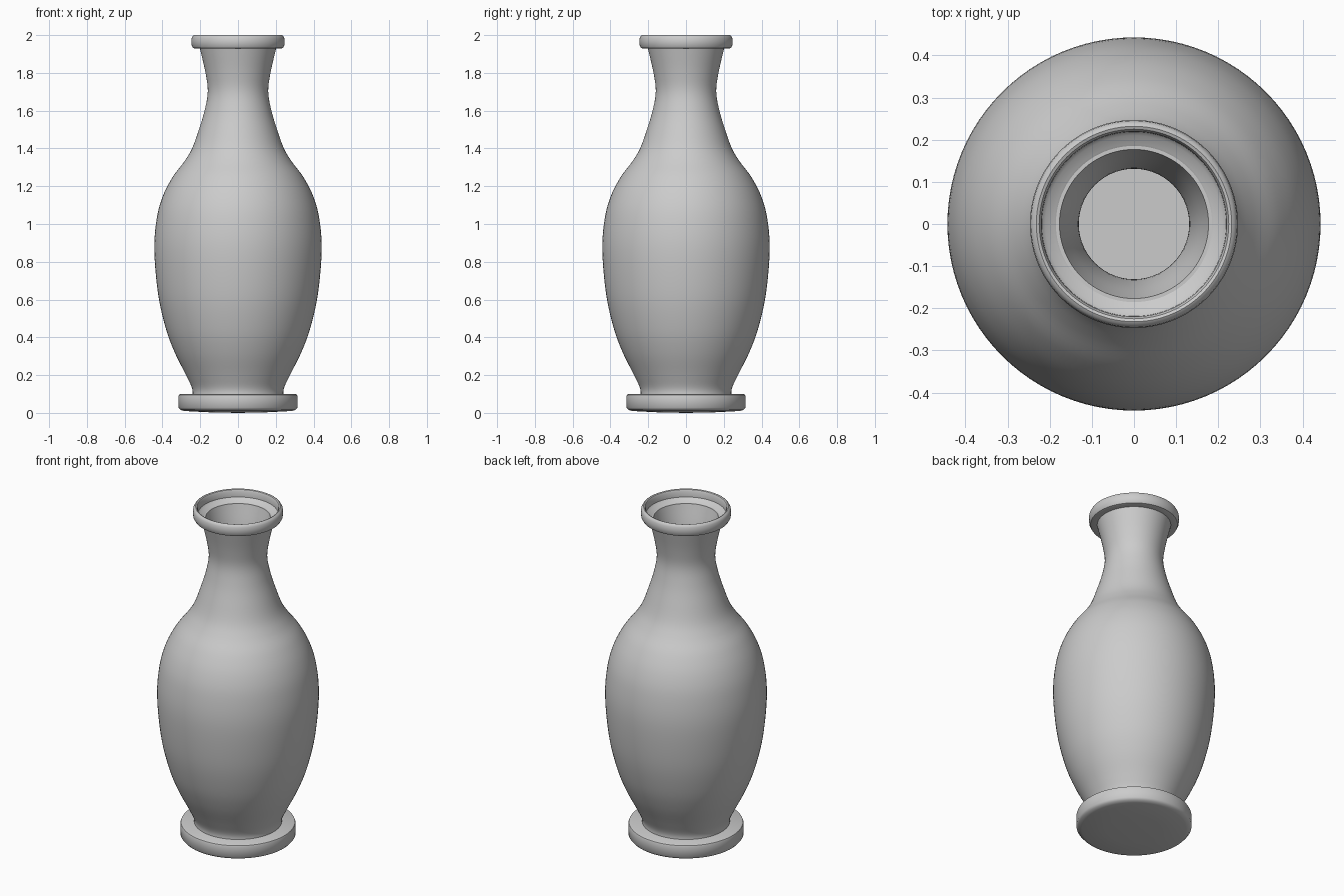
import bpy, math
from mathutils import Vector

if "Cube" in bpy.data.objects:
    bpy.data.objects.remove(bpy.data.objects["Cube"])

SEGMENTS = 96


def smooth_curve(pts, steps=5):
    """Catmull-Rom curve through (radius, height) points."""
    v = [Vector(p) for p in pts]
    v = [2 * v[0] - v[1]] + v + [2 * v[-1] - v[-2]]
    out = []
    for a, b, c, d in zip(v, v[1:], v[2:], v[3:]):
        for i in range(steps):
            t = i / steps
            out.append(0.5 * (2 * b + (c - a) * t + (2 * a - 5 * b + 4 * c - d) * t * t
                              + (3 * b - a - 3 * c + d) * t ** 3))
    return [tuple(p) for p in out] + [tuple(pts[-1])]


def lathe(name, profile, closed=False):
    """Revolve a profile about z; a radius of 0 becomes a single pole."""
    verts, rings, faces = [], [], []
    for r, z in profile:
        n = 1 if r == 0 else SEGMENTS
        rings.append([len(verts) + i for i in range(n)])
        for i in range(n):
            a = 2 * math.pi * i / SEGMENTS
            verts.append((r * math.cos(a), r * math.sin(a), z))
    pairs = list(zip(rings, rings[1:]))
    if closed:
        pairs.append((rings[-1], rings[0]))
    for lo, hi in pairs:
        for i in range(SEGMENTS):
            j = (i + 1) % SEGMENTS
            if len(lo) == 1:
                faces.append((lo[0], hi[j], hi[i]))
            elif len(hi) == 1:
                faces.append((lo[i], lo[j], hi[0]))
            else:
                faces.append((lo[i], lo[j], hi[j], hi[i]))
    mesh = bpy.data.meshes.new(name)
    mesh.from_pydata(verts, [], faces)
    obj = bpy.data.objects.new(name, mesh)
    bpy.context.collection.objects.link(obj)
    bpy.ops.object.select_all(action='DESELECT')
    obj.select_set(True)
    bpy.context.view_layer.objects.active = obj
    bpy.ops.object.shade_smooth_by_angle(angle=math.radians(40))
    return obj


# Foot: flat disc with softened edges and a slightly bulging underside
lathe("foot", [(0, 0), (0.15, 0.003), (0.285, 0.01), (0.305, 0.016), (0.315, 0.028),
               (0.315, 0.088), (0.312, 0.096), (0.304, 0.1), (0, 0.1)])

# Body: hollow wall, outer curve up and inner curve back down to the floor
outer = [(0.24, 0.085), (0.243, 0.13), (0.275, 0.2), (0.335, 0.32), (0.383, 0.45),
         (0.423, 0.63), (0.443, 0.86), (0.43, 1.03), (0.397, 1.15), (0.345, 1.25),
         (0.285, 1.33), (0.243, 1.4), (0.207, 1.5), (0.177, 1.6), (0.16, 1.7),
         (0.172, 1.8), (0.203, 1.935)]
inner = [(0.177, 1.935), (0.145, 1.81), (0.131, 1.7), (0.148, 1.6), (0.178, 1.5),
         (0.213, 1.4), (0.255, 1.33), (0.315, 1.25), (0.37, 1.14), (0.413, 0.86),
         (0.393, 0.63), (0.35, 0.45), (0.3, 0.32), (0.24, 0.2), (0.21, 0.12)]
lathe("body", [(0, 0.085)] + smooth_curve(outer) + smooth_curve(inner) + [(0, 0.12)])

# Rim: rounded lip with a shallow shelf stepping down into the neck
lathe("rim", [(0.178, 1.93), (0.225, 1.928), (0.238, 1.932), (0.245, 1.945),
              (0.247, 1.965), (0.245, 1.985), (0.239, 1.996), (0.232, 2.0),
              (0.225, 1.997), (0.22, 1.987), (0.219, 1.955), (0.21, 1.945),
              (0.19, 1.938)], closed=True)
